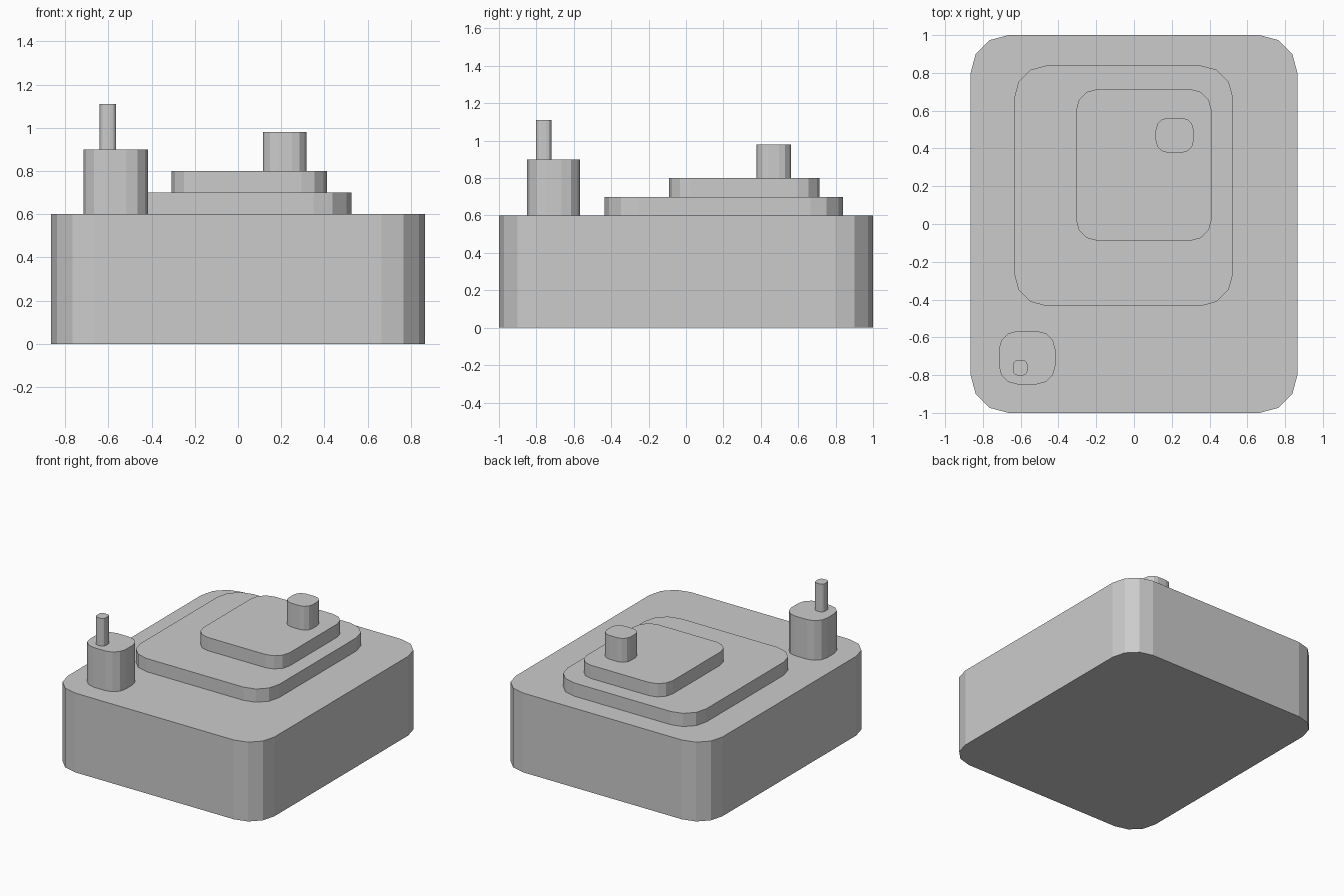
import bpy, bmesh
from math import sin, cos, radians

if "Cube" in bpy.data.objects:
    bpy.data.objects.remove(bpy.data.objects["Cube"])


def rounded_block(name, x0, x1, y0, y1, z0, z1, r, steps=3):
    """Extruded rectangle with faceted round corners."""
    bm = bmesh.new()
    corners = [(x1 - r, y1 - r, 0), (x0 + r, y1 - r, 90),
               (x0 + r, y0 + r, 180), (x1 - r, y0 + r, 270)]
    ring = []
    for cx, cy, start in corners:
        for i in range(steps + 1):
            a = radians(start + 90 * i / steps)
            ring.append(bm.verts.new((cx + r * cos(a), cy + r * sin(a), z0)))
    base = bm.faces.new(ring)
    top = bmesh.ops.extrude_face_region(bm, geom=[base], use_keep_orig=True)
    moved = [v for v in top["geom"] if isinstance(v, bmesh.types.BMVert)]
    bmesh.ops.translate(bm, verts=moved, vec=(0, 0, z1 - z0))
    bmesh.ops.recalc_face_normals(bm, faces=bm.faces)
    mesh = bpy.data.meshes.new(name)
    bm.to_mesh(mesh)
    bm.free()
    obj = bpy.data.objects.new(name, mesh)
    bpy.context.collection.objects.link(obj)
    return obj


# main body
rounded_block("base_block", -0.865, 0.865, -1, 1, 0, 0.6, 0.2)

# stepped tiers with a stub on top
rounded_block("lower_tier", -0.635, 0.525, -0.435, 0.84, 0.6, 0.7, 0.175)
rounded_block("upper_tier", -0.308, 0.412, -0.09, 0.715, 0.7, 0.8, 0.118)
rounded_block("roof_stub", 0.115, 0.316, 0.377, 0.562, 0.8, 0.98, 0.065)

# corner tower with a mast
rounded_block("corner_tower", -0.716, -0.416, -0.849, -0.566, 0.6, 0.9, 0.1)
rounded_block("tower_mast", -0.64, -0.564, -0.802, -0.72, 0.9, 1.11, 0.026)
